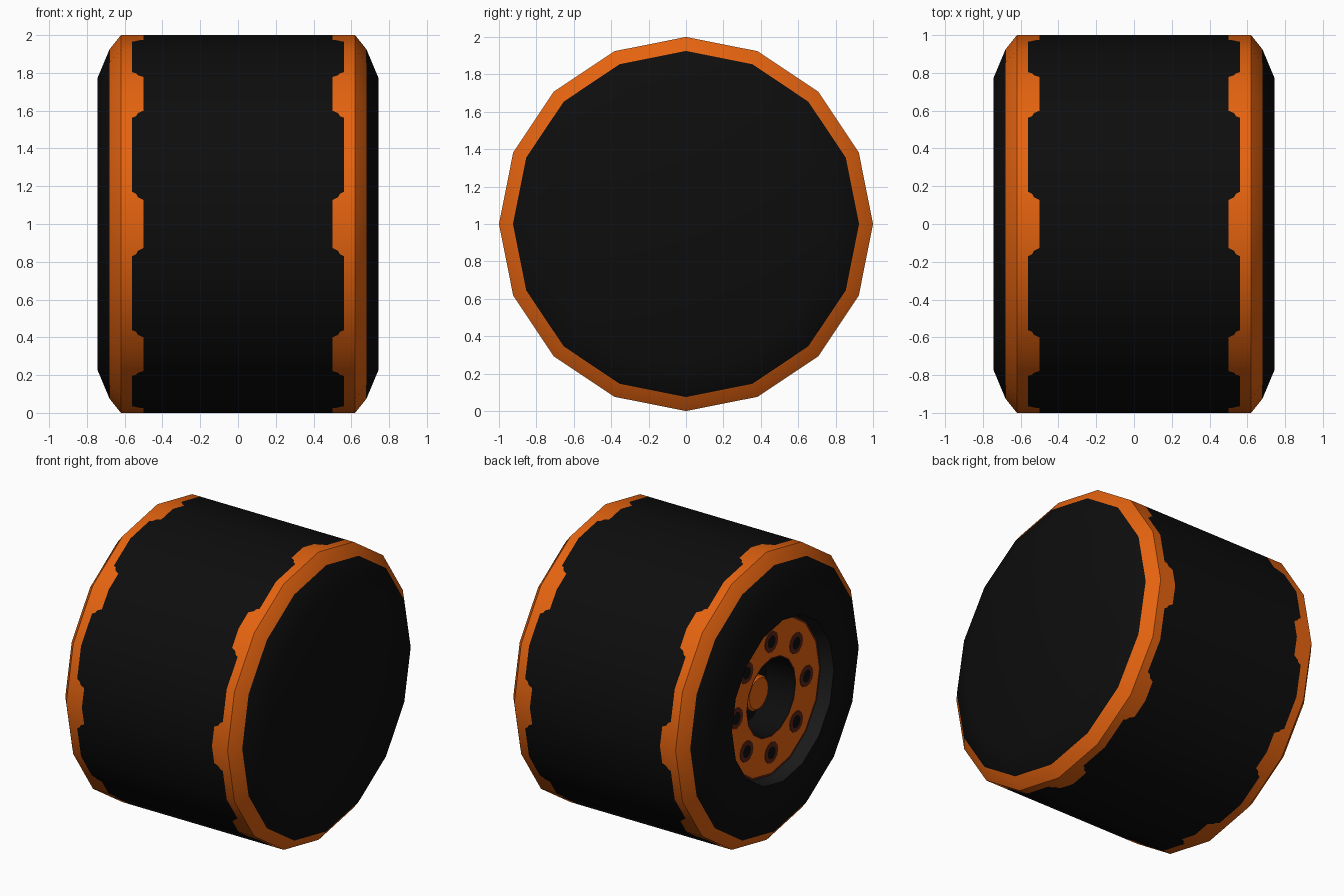
import bpy, bmesh, math
from mathutils import Vector

if "Cube" in bpy.data.objects:
    bpy.data.objects.remove(bpy.data.objects["Cube"])

SIDES = 16
CENTRE_Z = 1.0


def material(name, rgb):
    m = bpy.data.materials.new(name)
    m.diffuse_color = (*rgb, 1.0)
    m.use_nodes = True
    m.node_tree.nodes["Principled BSDF"].inputs["Base Color"].default_value = m.diffuse_color
    return m


MATS = [material("black_rubber", (0.004, 0.004, 0.004)),
        material("orange_paint", (0.78, 0.125, 0.005)),
        material("dark_brown", (0.11, 0.018, 0.008)),
        material("charcoal", (0.010, 0.010, 0.010))]
BLACK, ORANGE, BROWN, CHARCOAL = range(4)


def finish(name, bm, smooth=True):
    bmesh.ops.remove_doubles(bm, verts=bm.verts, dist=1e-5)
    me = bpy.data.meshes.new(name)
    bm.to_mesh(me)
    bm.free()
    for m in MATS:
        me.materials.append(m)
    ob = bpy.data.objects.new(name, me)
    ob.location.z = CENTRE_Z
    bpy.context.collection.objects.link(ob)
    if smooth:
        bpy.ops.object.select_all(action='DESELECT')
        ob.select_set(True)
        bpy.context.view_layer.objects.active = ob
        bpy.ops.object.shade_smooth_by_angle(angle=math.radians(30))
    return ob


def lathe(name, profile, colours, sides=SIDES, y=0.0, z=0.0):
    """Spin (x, radius) points round an axis along x; one colour per segment."""
    bm = bmesh.new()

    def ring(x, r):
        if r == 0:
            return [bm.verts.new((x, y, z))] * sides
        return [bm.verts.new((x, y + r * math.cos(math.tau * k / sides),
                              z + r * math.sin(math.tau * k / sides)))
                for k in range(sides)]

    rings = [ring(*p) for p in profile]
    for a, b, col in zip(rings, rings[1:], colours):
        for k in range(sides):
            n = (k + 1) % sides
            vs = list(dict.fromkeys((a[k], a[n], b[n], b[k])))
            bm.faces.new(vs).material_index = col
    return finish(name, bm)


# Tread band: each flat facet has orange borders with a tooth at every second corner
bm = bmesh.new()
STEP = [(0.0, 0.50), (0.33, 0.50), (0.37, 0.53), (0.42, 0.54), (0.445, 0.56), (1.0, 0.56)]


def corner(k):
    a = math.tau * k / SIDES
    return Vector((0, math.cos(a), math.sin(a)))


for k in range(0, SIDES, 2):
    for d in (-1, 1):
        A, B = corner(k), corner(k + d)

        def add(points, col):
            vs = []
            for t, x in points:
                p = A.lerp(B, t)
                p.x = x
                vs.append(bm.verts.new(p))
            f = bm.faces.new(vs)
            f.material_index = col
            f.normal_update()
            if f.normal.dot(A + B) < 0:
                f.normal_flip()

        for s in (-1, 1):
            edge = [(t, s * x) for t, x in STEP]
            add(edge + [(1, s * 0.62), (0, s * 0.62)], ORANGE)
        add([(t, -x) for t, x in STEP] + [(t, x) for t, x in reversed(STEP)], BLACK)
tread = finish("tread", bm)
# Round shading across the facets
tread.data.normals_split_custom_set_from_vertices(
    [Vector((0, v.co.y, v.co.z)).normalized() for v in tread.data.vertices])

# Closed sidewall on +x
lathe("inner_sidewall",
      [(0.62, 1.0), (0.68, 0.925), (0.745, 0.77), (0.745, 0.0)],
      [ORANGE, BLACK, BLACK])

# Open sidewall on -x with its recess wall
lathe("outer_sidewall",
      [(-0.655, 0.54), (-0.745, 0.56), (-0.745, 0.77), (-0.68, 0.925), (-0.62, 1.0)],
      [CHARCOAL, BLACK, BLACK, ORANGE])

# Rim plate with centre bore
lathe("rim",
      [(-0.44, 0.0), (-0.44, 0.255), (-0.655, 0.265), (-0.655, 0.275),
       (-0.655, 0.525), (-0.655, 0.54)],
      [BLACK, BLACK, BROWN, ORANGE, BROWN])

# Hub cap knob in the bore
lathe("hub_knob",
      [(-0.56, 0.0), (-0.56, 0.105), (-0.545, 0.12), (-0.44, 0.12)],
      [ORANGE, ORANGE, ORANGE])

# Ring of bolts
for i in range(8):
    a = math.tau * i / 8
    lathe("bolt_%d" % (i + 1),
          [(-0.659, 0.0), (-0.659, 0.043), (-0.659, 0.072), (-0.655, 0.072)],
          [BLACK, BROWN, BROWN], sides=12,
          y=0.385 * math.cos(a), z=0.385 * math.sin(a))
